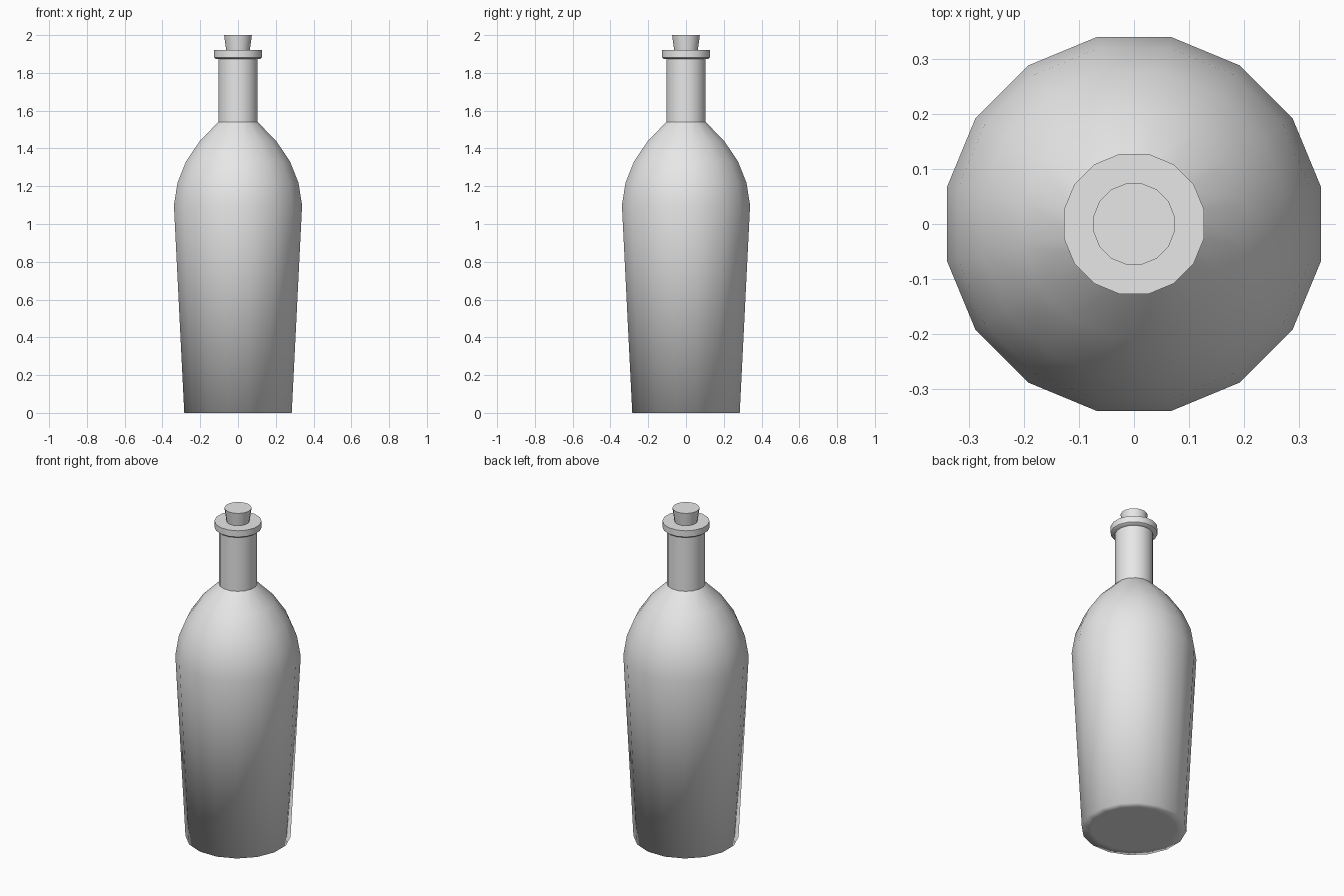
import bpy, bmesh, math

if "Cube" in bpy.data.objects:
    bpy.data.objects.remove(bpy.data.objects["Cube"])

SIDES = 16
grey = bpy.data.materials.new("plain grey")
grey.diffuse_color = (0.8, 0.8, 0.8, 1)
grey.use_nodes = True
grey.node_tree.nodes["Principled BSDF"].inputs["Base Color"].default_value = grey.diffuse_color


def lathe(name, profile, cap_bottom=True, cap_top=True, sharp=True):
    """Turn a (radius, z) profile, listed from bottom to top, around z."""
    bm = bmesh.new()
    rings = []
    for r, z in profile:
        ring = []
        for i in range(SIDES):
            a = 2 * math.pi * (i + 0.5) / SIDES
            ring.append(bm.verts.new((r * math.cos(a), r * math.sin(a), z)))
        rings.append(ring)
    for low, high in zip(rings, rings[1:]):
        for i in range(SIDES):
            j = (i + 1) % SIDES
            bm.faces.new((low[i], low[j], high[j], high[i]))
    if cap_bottom:
        bm.faces.new(rings[0][::-1])
    if cap_top:
        bm.faces.new(rings[-1])
    mesh = bpy.data.meshes.new(name)
    bm.to_mesh(mesh)
    bm.free()
    mesh.materials.append(grey)
    obj = bpy.data.objects.new(name, mesh)
    bpy.context.collection.objects.link(obj)
    bpy.ops.object.select_all(action='DESELECT')
    obj.select_set(True)
    bpy.context.view_layer.objects.active = obj
    if sharp:
        bpy.ops.object.shade_smooth_by_angle(angle=math.radians(40))
    else:
        bpy.ops.object.shade_smooth()
    return obj


# Body: flat base with an inner ring, flared wall, rounded shoulder
lathe("body", [(0.235, 0), (0.29, 0), (0.346, 1.1), (0.326, 1.22),
               (0.281, 1.33), (0.206, 1.44), (0.106, 1.54)],
      cap_top=False, sharp=False)

# Neck: straight tube rising from the shoulder
lathe("neck", [(0.106, 1.54), (0.106, 1.88)], cap_bottom=False, cap_top=False)

# Lip: collar around the mouth, slightly narrower underneath
lathe("lip", [(0.119, 1.873), (0.13, 1.882), (0.13, 1.92)])

# Stopper: tapered cork
lathe("stopper", [(0.063, 1.915), (0.075, 2.0)], cap_bottom=False)
